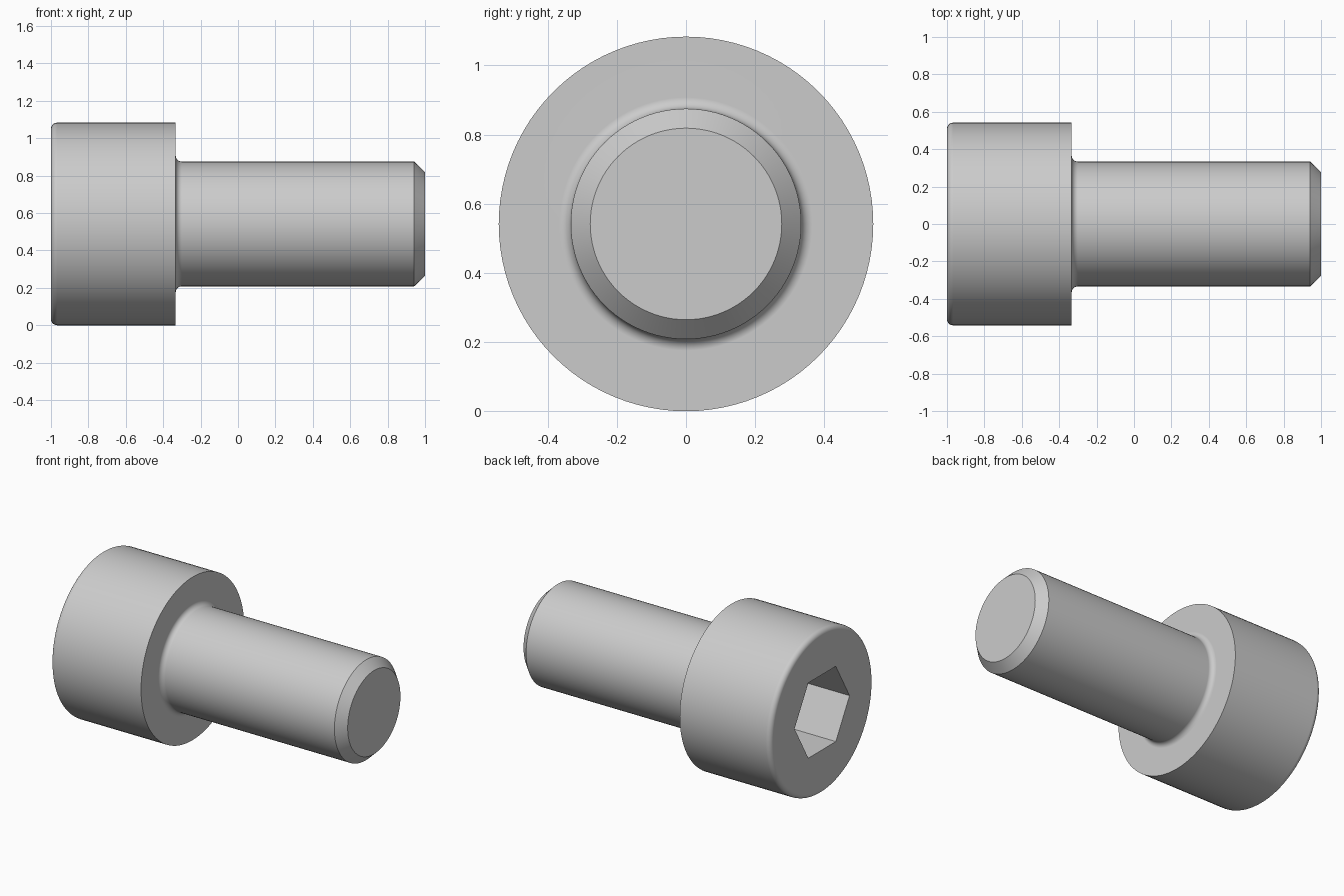
import bpy, bmesh
from math import cos, sin, pi, radians
from mathutils import Vector

cube = bpy.data.objects.get("Cube")
if cube:
    bpy.data.objects.remove(cube, do_unlink=True)

HEAD_R = 0.5417
SHANK_R = 1 / 3
HEAD_X = -1 / 3      # underside of the head
FILLET = 0.033
SOCKET_R = 0.5 / 3 ** 0.5   # hexagon corner radius
SOCKET_DEPTH = 1 / 3
SIDES = 96


def arc(cx, cr, start, end, steps=6):
    """Quarter-round profile points as (x, radius)."""
    angles = [radians(start + (end - start) * i / steps) for i in range(steps + 1)]
    return [(cx + FILLET * cos(a), cr + FILLET * sin(a)) for a in angles]


# Outline of the turned body, from head face to shank tip
profile = arc(-1 + FILLET, HEAD_R - FILLET, 180, 90)
profile += [(HEAD_X, HEAD_R)]
profile += arc(HEAD_X + FILLET, SHANK_R + FILLET, 180, 270)
profile += [(0.942, SHANK_R), (1, 0.277)]

bm = bmesh.new()
verts = [bm.verts.new((x, 0, r)) for x, r in profile]
edges = [bm.edges.new(pair) for pair in zip(verts, verts[1:])]
bmesh.ops.spin(bm, geom=verts + edges, cent=(0, 0, 0), axis=(1, 0, 0),
               angle=2 * pi, steps=SIDES)
bmesh.ops.remove_doubles(bm, verts=bm.verts[:], dist=0.0005)

# Flat tip of the shank
boundary = [e for e in bm.edges if e.is_boundary]
tip = [e for e in boundary if e.verts[0].co.x > 0]
head_rim = [e for e in boundary if e.verts[0].co.x < 0]
bmesh.ops.contextual_create(bm, geom=tip)


# Hexagon socket: floor, walls, and the head face around its mouth
def hexagon(x):
    return [bm.verts.new((x, SOCKET_R * cos(i * pi / 3), SOCKET_R * sin(i * pi / 3)))
            for i in range(6)]


mouth, floor = hexagon(-1), hexagon(-1 + SOCKET_DEPTH)
bm.faces.new(floor)
for i in range(6):
    j = (i + 1) % 6
    bm.faces.new((mouth[i], mouth[j], floor[j], floor[i]))
mouth_edges = [bm.edges.get((mouth[i], mouth[(i + 1) % 6])) for i in range(6)]
bmesh.ops.triangle_fill(bm, edges=head_rim + mouth_edges, use_beauty=True,
                        normal=Vector((-1, 0, 0)))
bmesh.ops.recalc_face_normals(bm, faces=bm.faces[:])

mesh = bpy.data.meshes.new("socket_screw")
bm.to_mesh(mesh)
bm.free()
screw = bpy.data.objects.new("socket_screw", mesh)
bpy.context.collection.objects.link(screw)
screw.location.z = HEAD_R

# Plain grey metal
grey = bpy.data.materials.new("light_grey")
grey.use_nodes = True
grey.diffuse_color = (0.6, 0.6, 0.6, 1)
grey.node_tree.nodes["Principled BSDF"].inputs["Base Color"].default_value = (0.6, 0.6, 0.6, 1)
mesh.materials.append(grey)

# Smooth rounds, crisp edges, flat end faces
bpy.ops.object.select_all(action='DESELECT')
screw.select_set(True)
bpy.context.view_layer.objects.active = screw
bpy.ops.object.shade_smooth_by_angle(angle=radians(30))
weighted = screw.modifiers.new("weighted_normals", 'WEIGHTED_NORMAL')
weighted.keep_sharp = True
weighted.weight = 100
